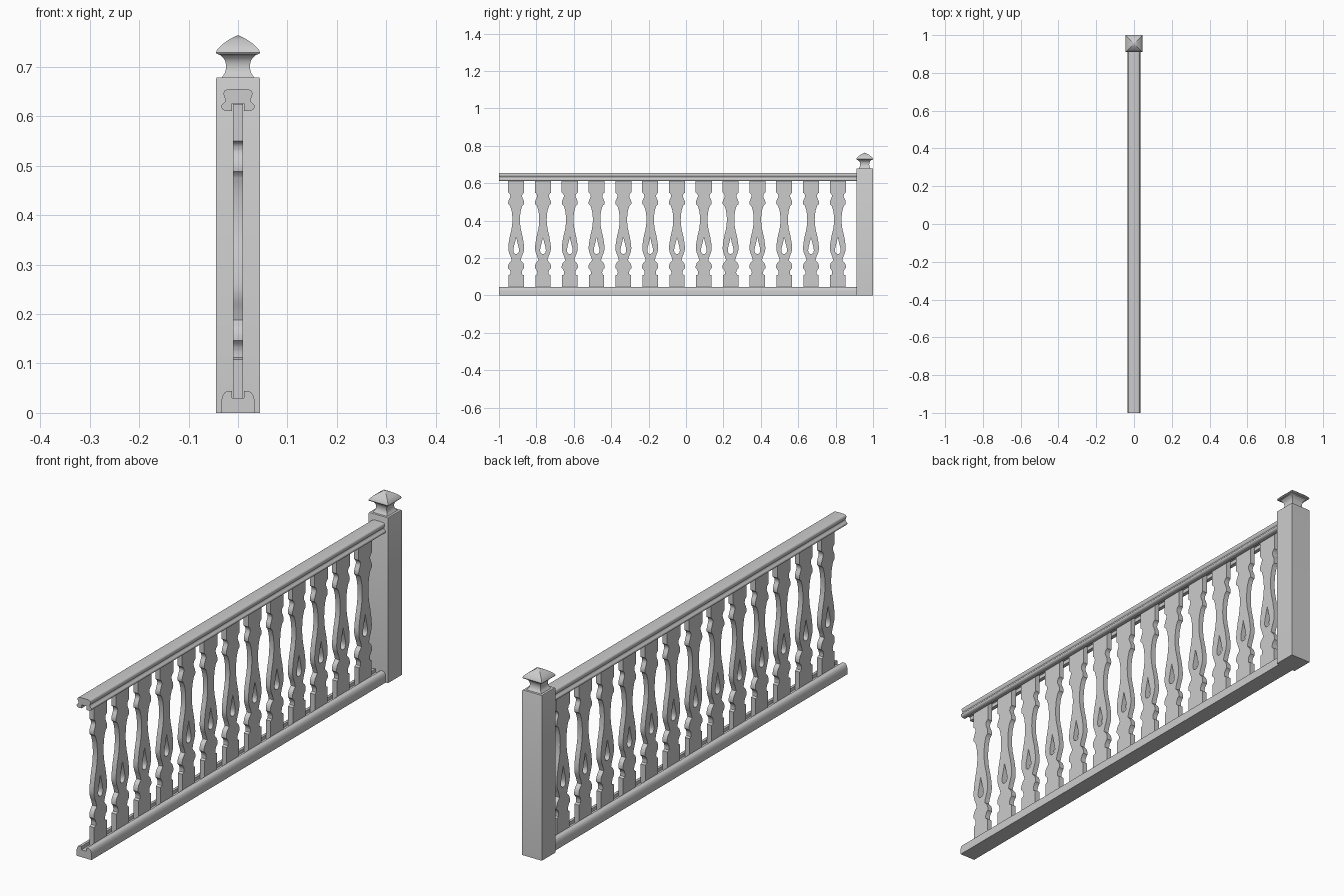
import bpy, bmesh, math
from mathutils import Vector

if "Cube" in bpy.data.objects:
    bpy.data.objects.remove(bpy.data.objects["Cube"])


def smooth(pts, steps=5):
    """Catmull-Rom interpolation through open 2D points."""
    p = [Vector(q) for q in [pts[0]] + pts + [pts[-1]]]
    out = []
    for i in range(1, len(p) - 2):
        a, b, c, d = p[i - 1:i + 3]
        for s in range(steps):
            t = s / steps
            out.append(tuple(0.5 * (2 * b + (c - a) * t + (2 * a - 5 * b + 4 * c - d) * t * t
                                    + (3 * b - a - 3 * c + d) * t ** 3)))
    return out + [tuple(pts[-1])]


def mirrored(half):
    """Close a right-hand outline by mirroring it across the vertical axis."""
    return half + [(-x, z) for x, z in reversed(half) if x > 1e-6]


def extrude(name, loops, half_depth, loc, rot):
    cu = bpy.data.curves.new(name, 'CURVE')
    cu.dimensions, cu.fill_mode, cu.extrude = '2D', 'BOTH', half_depth
    for loop in loops:
        sp = cu.splines.new('POLY')
        sp.points.add(len(loop) - 1)
        for pt, (x, z) in zip(sp.points, loop):
            pt.co = (x, z, 0, 1)
        sp.use_cyclic_u = True
    ob = bpy.data.objects.new(name, cu)
    bpy.context.collection.objects.link(ob)
    ob.location, ob.rotation_euler = loc, rot
    bpy.ops.object.select_all(action='DESELECT')
    ob.select_set(True)
    bpy.context.view_layer.objects.active = ob
    bpy.ops.object.convert(target='MESH')
    ob = bpy.context.object
    ob.name = name
    bm = bmesh.new()
    bm.from_mesh(ob.data)
    bmesh.ops.remove_doubles(bm, verts=bm.verts, dist=1e-5)
    bmesh.ops.recalc_face_normals(bm, faces=bm.faces)
    bm.to_mesh(ob.data)
    bm.free()
    bpy.ops.object.shade_smooth_by_angle(angle=math.radians(32))
    return ob


R = math.pi / 2
RAIL_Y, RAIL_HALF = -0.043, 0.957

# Handrail: moulded section with a groove for the balusters
hand = [(0.012, 0.626), (0.012, 0.611)] + smooth(
    [(0.026, 0.611), (0.032, 0.615), (0.033, 0.622), (0.027, 0.628)], 3) + smooth(
    [(0.025, 0.634), (0.028, 0.640), (0.029, 0.647), (0.025, 0.653), (0.012, 0.655)], 3)
extrude("handrail", [mirrored(hand)], RAIL_HALF, (0, RAIL_Y, 0), (R, 0, 0))

# Bottom rail: round-shouldered section with a groove
base = [(0.034, 0.0), (0.034, 0.022)] + smooth(
    [(0.032, 0.033), (0.027, 0.041), (0.020, 0.044)], 3) + [(0.012, 0.044), (0.012, 0.030)]
extrude("bottom_rail", [mirrored(base)], RAIL_HALF, (0, RAIL_Y, 0), (R, 0, 0))

# Flat sawn balusters with a teardrop cut-out
side = [(0.041, 0.030), (0.041, 0.108), (0.031, 0.112)] + smooth(
    [(0.030, 0.124), (0.034, 0.136), (0.043, 0.146)], 3) + smooth(
    [(0.043, 0.158), (0.038, 0.172), (0.029, 0.182)], 3) + smooth(
    [(0.024, 0.188), (0.030, 0.208), (0.040, 0.235), (0.042, 0.262), (0.035, 0.310),
     (0.024, 0.360), (0.020, 0.405), (0.024, 0.450), (0.033, 0.480)], 4) + smooth(
    [(0.042, 0.488), (0.042, 0.503), (0.034, 0.522)], 3) + smooth(
    [(0.031, 0.530), (0.034, 0.542), (0.043, 0.550)], 3) + [(0.043, 0.625)]
drop = smooth([(0.0, 0.222), (0.010, 0.225), (0.015, 0.238), (0.013, 0.257),
               (0.006, 0.285), (0.0, 0.312)], 3)
first = extrude("baluster_1", [mirrored(side), mirrored(drop)], 0.0105,
                (0, -0.908, 0), (R, 0, R))
for i in range(1, 13):
    ob = first.copy()
    ob.name = f"baluster_{i + 1}"
    ob.location.y += i * 0.1433
    bpy.context.collection.objects.link(ob)


def square_loft(name, rings, y):
    """Stack square rings given as (half width, height)."""
    bm = bmesh.new()
    prev = None
    for h, z in rings:
        ring = [bm.verts.new((sx * h, y + sy * h, z))
                for sx, sy in ((-1, -1), (1, -1), (1, 1), (-1, 1))]
        if prev:
            for k in range(4):
                bm.faces.new((prev[k], prev[(k + 1) % 4], ring[(k + 1) % 4], ring[k]))
        else:
            bm.faces.new(ring[::-1])
        prev = ring
    bm.faces.new(prev)
    me = bpy.data.meshes.new(name)
    bm.to_mesh(me)
    bm.free()
    ob = bpy.data.objects.new(name, me)
    bpy.context.collection.objects.link(ob)
    bpy.ops.object.select_all(action='DESELECT')
    ob.select_set(True)
    bpy.context.view_layer.objects.active = ob
    bpy.ops.object.shade_smooth_by_angle(angle=math.radians(32))


# Square newel post and its pyramidal cap with a coved neck
square_loft("newel_post", [(0.0445, 0.0), (0.0445, 0.675), (0.043, 0.678)], 0.9555)
neck = smooth([(0.034, 0.677), (0.027, 0.687), (0.024, 0.700), (0.027, 0.714), (0.036, 0.724)], 3)
roof = [(0.043, 0.726), (0.0445, 0.729), (0.042, 0.735), (0.032, 0.745),
        (0.018, 0.755), (0.002, 0.763)]
square_loft("post_cap", neck + roof, 0.9555)
